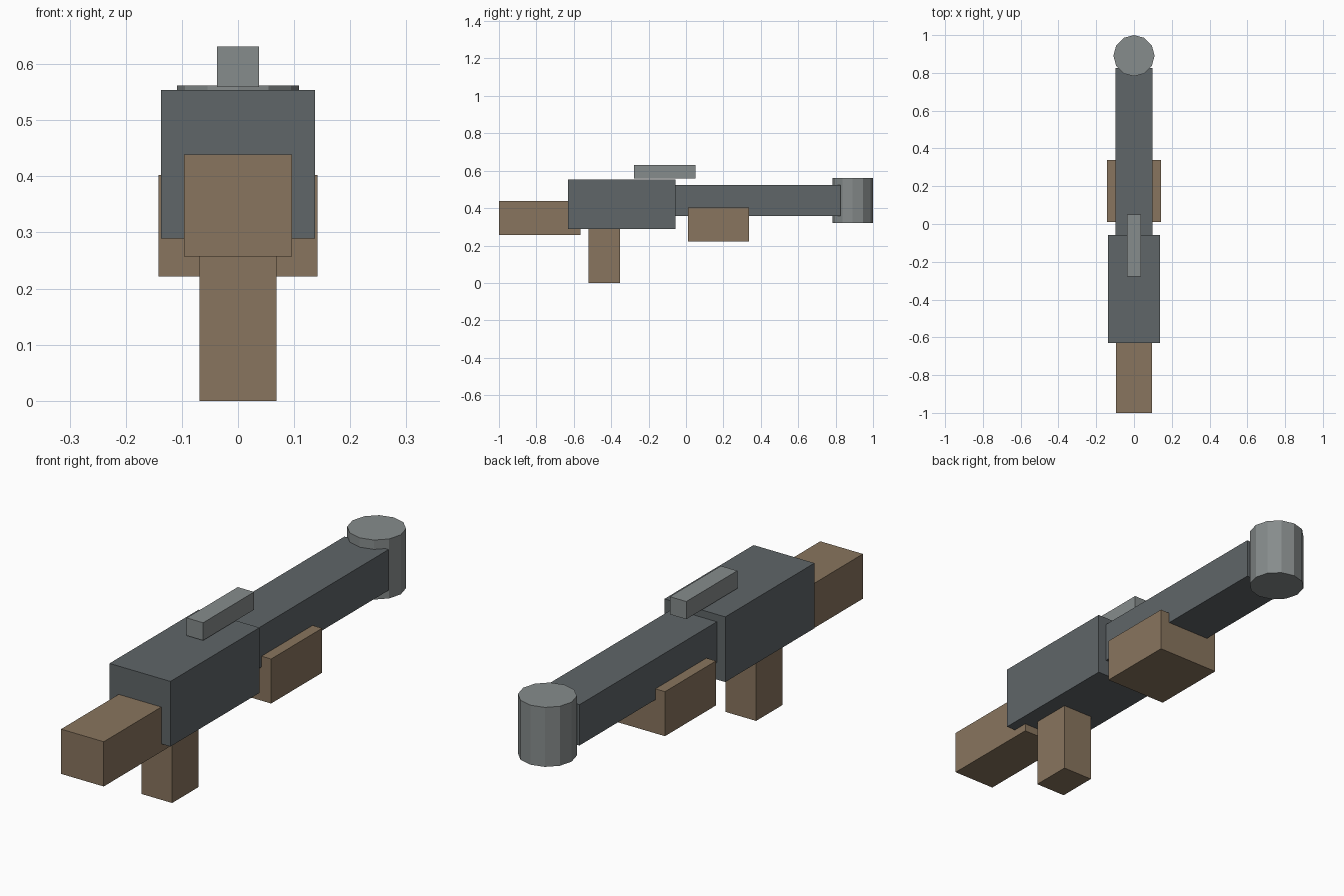
import bpy
import math

if "Cube" in bpy.data.objects:
    bpy.data.objects.remove(bpy.data.objects["Cube"], do_unlink=True)


def material(name, rgb):
    mat = bpy.data.materials.new(name)
    mat.use_nodes = True
    mat.diffuse_color = (*rgb, 1)
    mat.node_tree.nodes["Principled BSDF"].inputs["Base Color"].default_value = (*rgb, 1)
    return mat


def finish(name, mat):
    obj = bpy.context.object
    obj.name = obj.data.name = name
    obj.data.materials.append(mat)
    return obj


def block(name, half_width, y_range, z_range, mat):
    """Box centred on x, spanning the given y and z ranges."""
    (y0, y1), (z0, z1) = y_range, z_range
    bpy.ops.mesh.primitive_cube_add(size=1, location=(0, (y0 + y1) / 2, (z0 + z1) / 2))
    obj = finish(name, mat)
    obj.scale = (2 * half_width, y1 - y0, z1 - z0)
    bpy.ops.object.transform_apply(location=False, rotation=False, scale=True)
    return obj


wood = material("brown wood", (0.25, 0.178, 0.112))
dark_metal = material("dark grey metal", (0.115, 0.132, 0.14))
light_metal = material("light grey metal", (0.24, 0.262, 0.262))

# Wooden parts
block("stock", 0.096, (-1.0, -0.565), (0.257, 0.439), wood)
block("grip", 0.069, (-0.522, -0.352), (0.0, 0.292), wood)
block("fore_grip", 0.142, (0.01, 0.338), (0.221, 0.402), wood)

# Metal body and barrel
block("body", 0.137, (-0.63, -0.057), (0.289, 0.554), dark_metal)
block("barrel", 0.099, (-0.06, 0.826), (0.358, 0.524), dark_metal)

# Top rail and upright drum at the barrel end
block("top_rail", 0.037, (-0.277, 0.051), (0.559, 0.631), light_metal)
bpy.ops.mesh.primitive_cylinder_add(vertices=12, radius=0.109, depth=0.242,
                                    location=(0, 0.891, 0.441))
finish("end_drum", light_metal)
